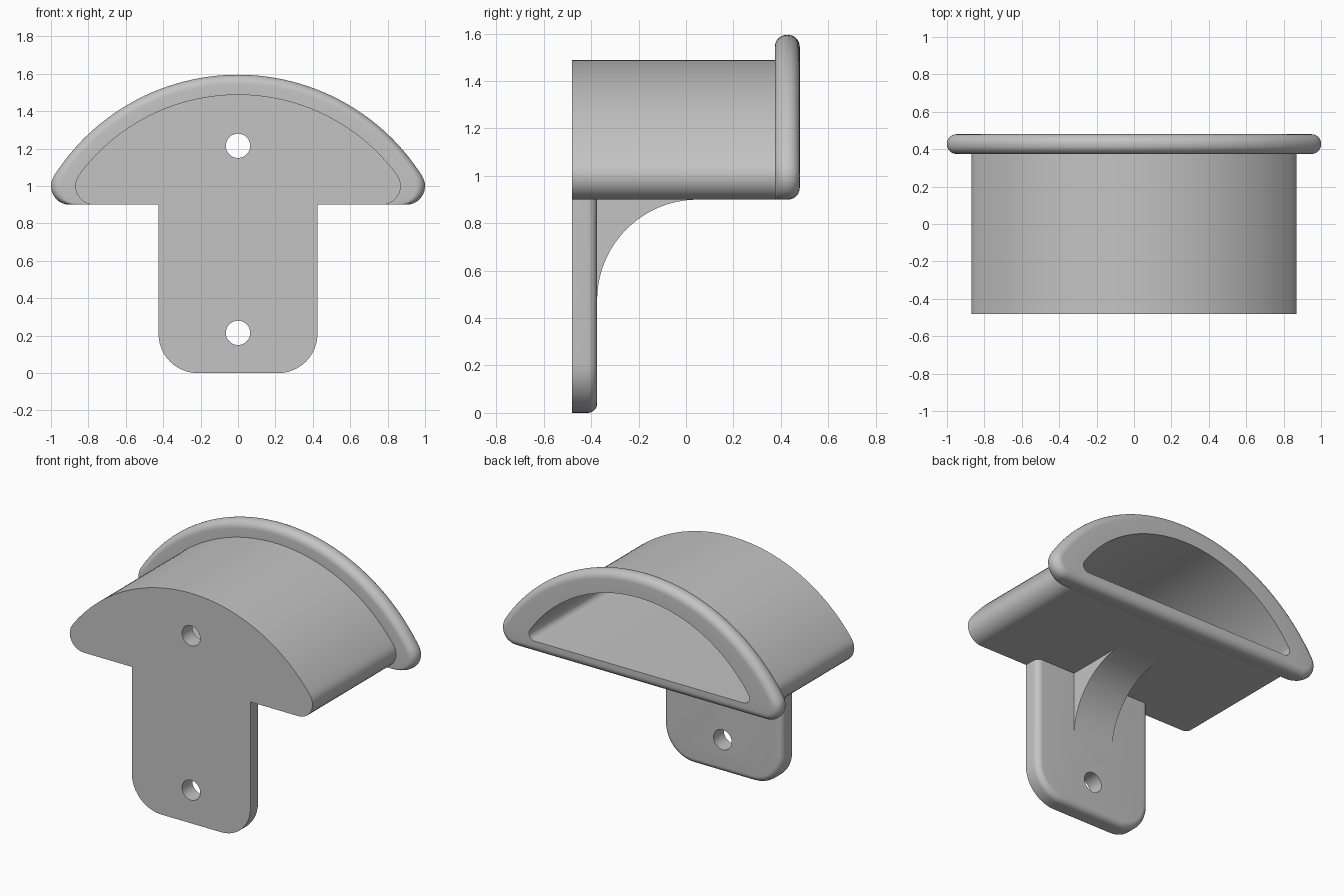
import bpy, bmesh
from math import sin, cos, pi, atan2

if "Cube" in bpy.data.objects:
    bpy.data.objects.remove(bpy.data.objects["Cube"], do_unlink=True)

FRONT, BACK, BASE, WALL = -0.48, 0.48, 0.9, 0.105

grey = bpy.data.materials.new("plain_grey")
grey.use_nodes = True
grey.diffuse_color = (0.55, 0.55, 0.55, 1)
grey.node_tree.nodes["Principled BSDF"].inputs["Base Color"].default_value = (0.55, 0.55, 0.55, 1)


def arc(cx, cz, r, a0, a1, n):
    return [(cx + r * cos(a0 + (a1 - a0) * i / n), cz + r * sin(a0 + (a1 - a0) * i / n))
            for i in range(n + 1)]


def dome(half, apex, r, base):
    """Flat-bottomed arch with rounded lower corners, tangent to one big arc."""
    cx, cz = half - r, base + r
    h = apex - cz
    big = (cx * cx + h * h - r * r) / (2 * (h - r))
    phi = atan2(cz - (apex - big), cx)
    right = arc(cx, cz, r, -pi / 2, phi, 10)
    top = arc(0, apex - big, big, phi, pi - phi, 64)[1:-1]
    left = [(-x, z) for x, z in reversed(right)]
    return right + top + left


def tab(inset):
    """Upright tab outline with rounded bottom corners."""
    half, r = 0.425, 0.21
    corner = arc(half - r, r, r - inset, -pi / 2, 0, 12)
    side = corner + [(half - inset, BASE)]
    return side + [(-x, z) for x, z in reversed(side)]


def loft(name, rings):
    """Skin a list of (y, outline) rings and cap both ends."""
    bm = bmesh.new()
    loops = [[bm.verts.new((x, y, z)) for x, z in pts] for y, pts in rings]
    n = len(loops[0])
    for a, b in zip(loops, loops[1:]):
        for i in range(n):
            j = (i + 1) % n
            bm.faces.new((a[i], a[j], b[j], b[i]))
    bm.faces.new(loops[0])
    bm.faces.new(loops[-1])
    bmesh.ops.recalc_face_normals(bm, faces=bm.faces)
    mesh = bpy.data.meshes.new(name)
    bm.to_mesh(mesh)
    bm.free()
    obj = bpy.data.objects.new(name, mesh)
    bpy.context.collection.objects.link(obj)
    mesh.materials.append(grey)
    return obj


def activate(obj):
    bpy.ops.object.select_all(action="DESELECT")
    obj.select_set(True)
    bpy.context.view_layer.objects.active = obj


def drill(obj, z):
    """Cut a round screw hole through the front wall."""
    bpy.ops.mesh.primitive_cylinder_add(vertices=40, radius=0.065, depth=0.4,
                                        location=(0, FRONT + 0.05, z), rotation=(pi / 2, 0, 0))
    cutter = bpy.context.object
    cutter.hide_render = True
    cutter.data.materials.append(grey)
    mod = obj.modifiers.new("hole", "BOOLEAN")
    mod.operation, mod.solver, mod.object = "DIFFERENCE", "EXACT", cutter
    activate(obj)
    bpy.ops.object.modifier_apply(modifier=mod.name)
    bpy.data.objects.remove(cutter, do_unlink=True)


# Hollow holder: outer shell, rounded rim, then the pocket
body = (0.87, 1.49, 0.1, BASE)
rim_r, steps = 0.05, 8
rings = [(FRONT, dome(*body)), (BACK - WALL, dome(*body))]
for i in range(steps + 1):
    a = pi / 2 * i / steps
    d = rim_r * (1 - sin(a))
    rings.append((BACK - WALL + rim_r * (1 - cos(a)), dome(1 - d, 1.595 - d, 0.1, BASE)))
for i in range(steps + 1):
    a = pi / 2 * i / steps
    d = rim_r * (1 - cos(a))
    rings.append((BACK - rim_r + rim_r * sin(a), dome(1 - d, 1.595 - d, 0.1 - d, BASE + d)))
pocket = (0.79, 1.46, 0.04, 0.98)
rings += [(BACK, dome(*pocket)), (FRONT + WALL, dome(*pocket))]
holder = loft("holder", rings)
drill(holder, 1.215)

# Mounting tab with a rounded back edge
fillet = 0.04
rings = [(FRONT, tab(0))]
for i in range(steps + 1):
    a = pi / 2 * i / steps
    rings.append((FRONT + WALL - fillet * (1 - sin(a)), tab(fillet * (1 - cos(a)))))
mount = loft("mounting_tab", rings)
drill(mount, 0.215)

# Concave brace under the holder
reach, half = 0.425, 0.145
y0 = FRONT + WALL
curve = arc(y0 + reach, BASE - reach, reach, pi / 2, pi, 24)
bm = bmesh.new()
face = bm.faces.new([bm.verts.new((-half, y, z)) for y, z in curve + [(y0, BASE)]])
out = bmesh.ops.extrude_face_region(bm, geom=[face])
bmesh.ops.translate(bm, vec=(2 * half, 0, 0),
                    verts=[v for v in out["geom"] if isinstance(v, bmesh.types.BMVert)])
bmesh.ops.recalc_face_normals(bm, faces=bm.faces)
mesh = bpy.data.meshes.new("brace")
bm.to_mesh(mesh)
bm.free()
brace = bpy.data.objects.new("brace", mesh)
bpy.context.collection.objects.link(brace)
mesh.materials.append(grey)

for obj in (holder, mount, brace):
    activate(obj)
    bpy.ops.object.shade_smooth_by_angle(angle=pi / 6)
